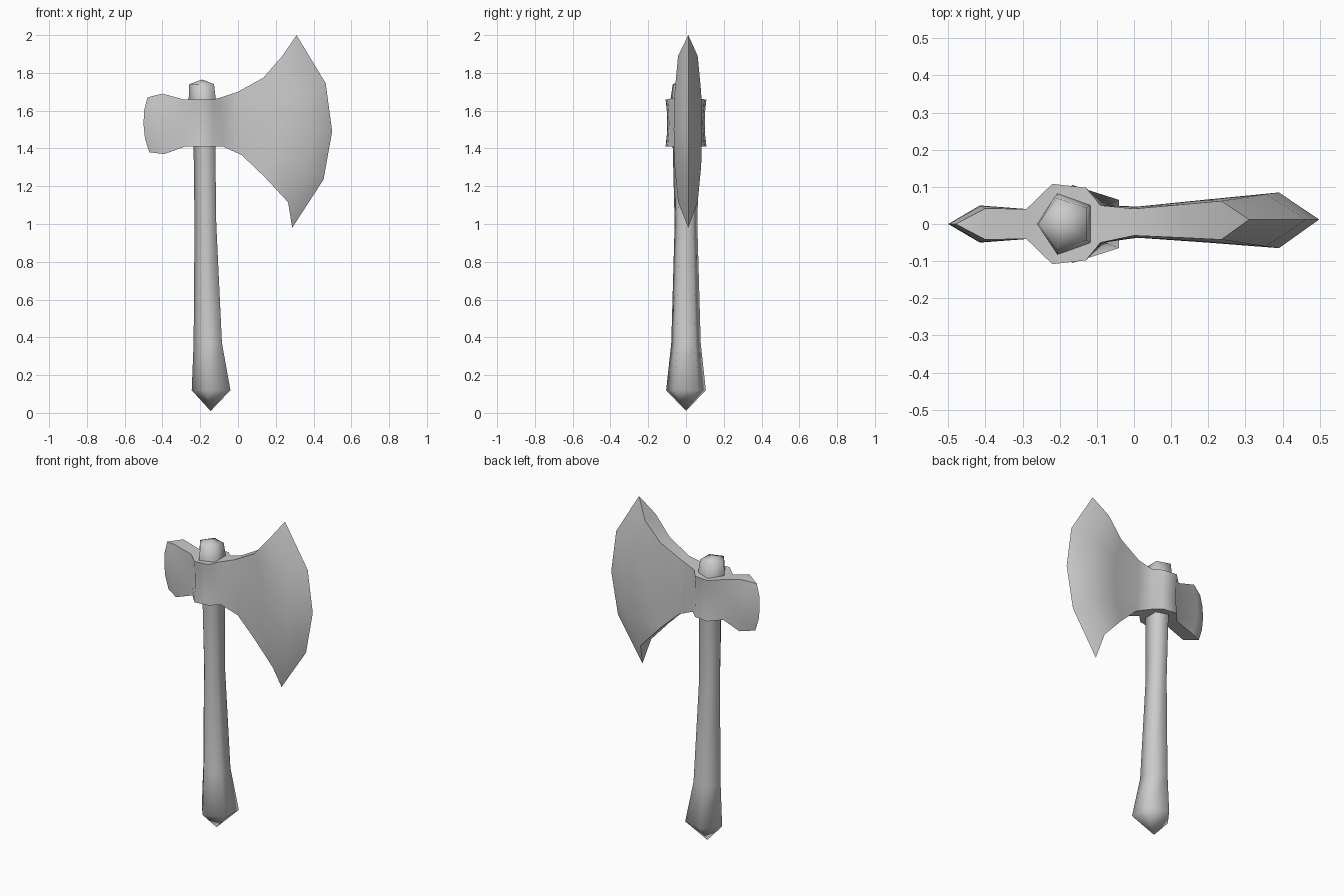
import bpy, bmesh, math

cube = bpy.data.objects.get("Cube")
if cube:
    bpy.data.objects.remove(cube, do_unlink=True)

grey = bpy.data.materials.new("plain grey")
grey.use_nodes = True
grey.diffuse_color = (0.6, 0.6, 0.6, 1)
grey.node_tree.nodes["Principled BSDF"].inputs["Base Color"].default_value = (0.6, 0.6, 0.6, 1)


def loft(name, rings, angle):
    """Join equal-length closed rings of points into one smooth skin."""
    bm = bmesh.new()
    loops = [[bm.verts.new(p) for p in ring] for ring in rings]
    count = len(loops[0])
    for a, b in zip(loops, loops[1:]):
        for i in range(count):
            j = (i + 1) % count
            bm.faces.new((a[i], a[j], b[j], b[i]))
    bmesh.ops.remove_doubles(bm, verts=bm.verts, dist=0.0005)
    bmesh.ops.recalc_face_normals(bm, faces=bm.faces)
    mesh = bpy.data.meshes.new(name)
    bm.to_mesh(mesh)
    bm.free()
    mesh.materials.append(grey)
    obj = bpy.data.objects.new(name, mesh)
    bpy.context.collection.objects.link(obj)
    bpy.ops.object.select_all(action="DESELECT")
    obj.select_set(True)
    bpy.context.view_layer.objects.active = obj
    bpy.ops.object.shade_smooth_by_angle(angle=math.radians(angle))
    return obj


def five_sided(z, left, right, depth):
    """Pentagon with its flat side towards +x, fitted between left and right."""
    ring = []
    for k in range(5):
        a = math.radians(36 + 72 * k)
        t = (math.cos(a) + 1) / (1 + math.cos(math.radians(36)))
        ring.append((left + (right - left) * t, depth * math.sin(a) / math.sin(math.radians(72)), z))
    return ring


def head_section(top, bottom, bow, middle, end, shift=0.0):
    """Upright ring: bow pushes the middle along x, middle and end are half widths."""
    side = []
    for k, s in enumerate((0, 0.8, 1, 0.8, 0)):
        u = k / 4
        x = top[0] + (bottom[0] - top[0]) * u + bow * s
        z = top[1] + (bottom[1] - top[1]) * u
        side.append((x, end + (middle - end) * s, z))
    return ([(x, shift - w, z) for x, w, z in side]
            + [(x, shift + w, z) for x, w, z in reversed(side)])


# Handle, from pointed foot to the knob above the head
loft("handle", [
    five_sided(0.01, -0.145, -0.145, 0),
    five_sided(0.12, -0.245, -0.04, 0.105),
    five_sided(0.37, -0.235, -0.085, 0.078),
    five_sided(1.0, -0.23, -0.115, 0.06),
    five_sided(1.4, -0.235, -0.12, 0.07),
    five_sided(1.64, -0.262, -0.115, 0.085),
    five_sided(1.74, -0.258, -0.127, 0.07),
    five_sided(1.765, -0.19, -0.19, 0),
], 80)

# Axe head: poll edge, neck, socket around the handle, flaring blade, cutting edge
loft("axe_head", [
    head_section((-0.48, 1.67), (-0.47, 1.38), -0.025, 0, 0),
    head_section((-0.4, 1.69), (-0.39, 1.37), -0.02, 0.05, 0.042),
    head_section((-0.29, 1.66), (-0.28, 1.41), 0, 0.04, 0.04),
    head_section((-0.22, 1.66), (-0.22, 1.41), 0, 0.1, 0.108),
    head_section((-0.13, 1.66), (-0.13, 1.41), 0, 0.09, 0.098),
    head_section((-0.09, 1.67), (-0.08, 1.41), 0, 0.05, 0.05),
    head_section((0, 1.70), (0.02, 1.365), 0, 0.042, 0.036, 0.005),
    head_section((0.135, 1.775), (0.14, 1.25), 0.06, 0.058, 0.045, 0.008),
    head_section((0.235, 1.89), (0.265, 1.115), 0.14, 0.075, 0.052, 0.01),
    head_section((0.31, 2.0), (0.287, 0.98), 0.2, 0, 0, 0.012),
], 75)
